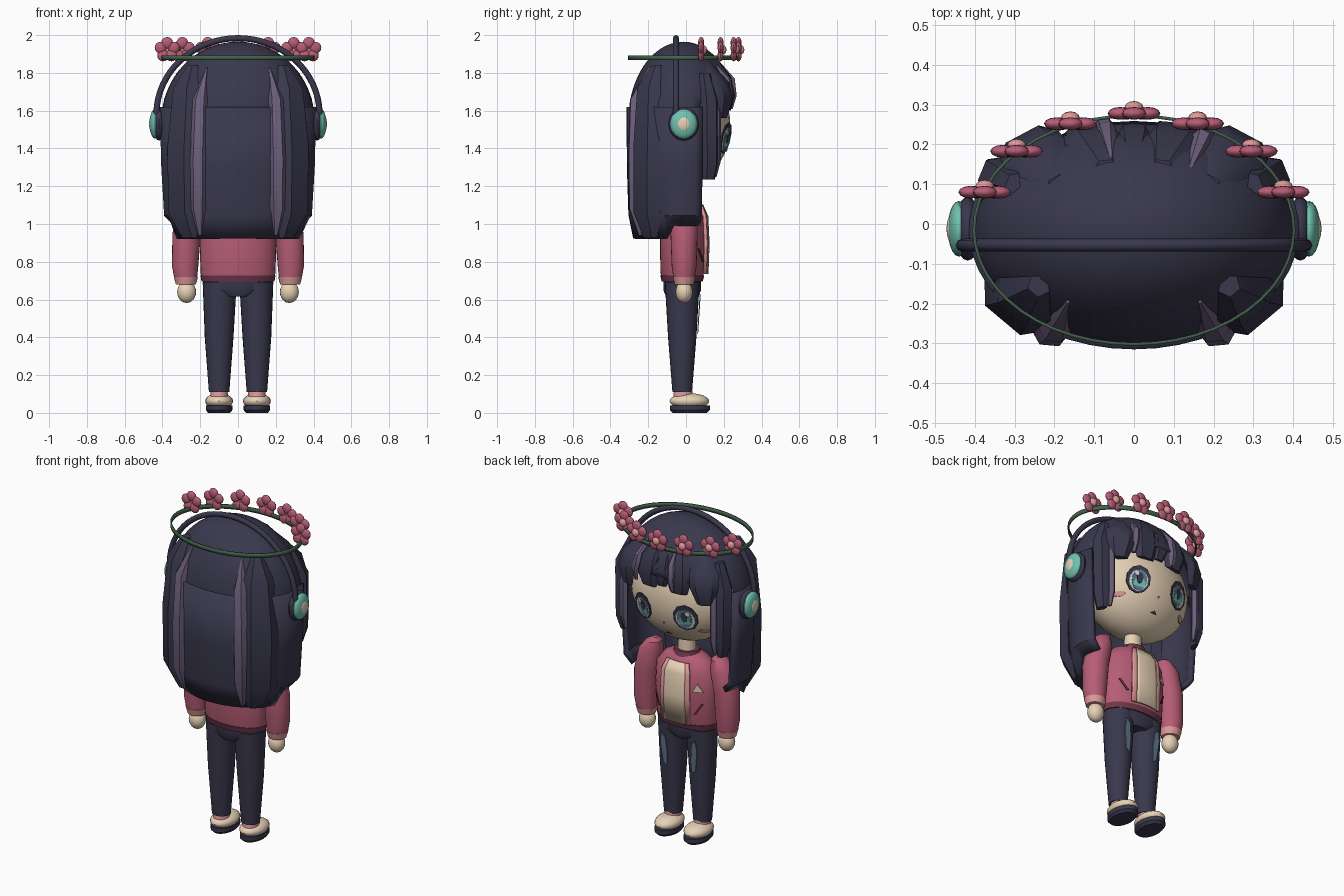
import bpy, bmesh
from math import sin, cos, pi, radians, sqrt
from mathutils import Vector

if "Cube" in bpy.data.objects:
    bpy.data.objects.remove(bpy.data.objects["Cube"])


def material(name, *rgb):
    m = bpy.data.materials.new(name)
    m.use_nodes = True
    m.diffuse_color = (*rgb, 1)
    m.node_tree.nodes["Principled BSDF"].inputs["Base Color"].default_value = (*rgb, 1)
    return m


NAVY = material("navy", .042, .040, .075)
LAVENDER = material("lavender", .15, .115, .20)
ROSE = material("rose", .47, .11, .18)
BLUSH = material("light_pink", .74, .32, .32)
CREAM = material("cream", .82, .66, .48)
TEAL = material("teal", .16, .54, .43)
GREEN = material("leaf_green", .055, .12, .07)
DENIM = material("faded_denim", .12, .18, .25)
WINE = material("wine", .16, .04, .07)
PALE = material("pale_grey", .62, .66, .68)


def finish(name, bm, mat, thick=0):
    bmesh.ops.recalc_face_normals(bm, faces=bm.faces)
    me = bpy.data.meshes.new(name)
    bm.to_mesh(me)
    bm.free()
    me.materials.append(mat)
    ob = bpy.data.objects.new(name, me)
    bpy.context.collection.objects.link(ob)
    if thick:
        mod = ob.modifiers.new("thickness", 'SOLIDIFY')
        mod.thickness, mod.offset = thick, 0
    return ob


def bridge(bm, rings, closed):
    for lo, hi in zip(rings, rings[1:]):
        n = len(lo)
        for i in range(n if closed else n - 1):
            j = (i + 1) % n
            bm.faces.new((lo[i], lo[j], hi[j], hi[i]))


def loft(name, rings, mat, arc=None, n=24, thick=0, cap=True):
    """Stack of ellipses (cx, cy, z, rx, ry), full or limited to an arc in degrees."""
    bm = bmesh.new()
    a0, a1 = arc or (0, 360)
    count = n + 1 if arc else n
    rows = []
    for cx, cy, z, rx, ry in rings:
        angles = [radians(a0 + (a1 - a0) * i / n) for i in range(count)]
        rows.append([bm.verts.new((cx + rx * cos(a), cy + ry * sin(a), z)) for a in angles])
    bridge(bm, rows, not arc)
    if not arc and cap:
        bm.faces.new(rows[0])
        bm.faces.new(rows[-1])
    return finish(name, bm, mat, thick)


def ball(name, center, radii, mat, n=20):
    bm = bmesh.new()
    bmesh.ops.create_uvsphere(bm, u_segments=n, v_segments=n // 2 + 2, radius=1)
    bmesh.ops.scale(bm, vec=radii, verts=bm.verts)
    bmesh.ops.translate(bm, vec=center, verts=bm.verts)
    return finish(name, bm, mat)


def lock(name, path, out, mat, side=1):
    """Faceted strand through (x, y, z, half width, bulge), facing angle out."""
    bm = bmesh.new()
    o = Vector((cos(radians(out)) * side, sin(radians(out)), 0))
    t = Vector((-o.y, o.x, 0))
    rows = []
    for x, y, z, w, d in path:
        section = ((-w, 0), (-.55 * w, d), (.55 * w, d), (w, 0), (0, -.8 * d))
        rows.append([bm.verts.new(Vector((x * side, y, z)) + t * u + o * v) for u, v in section])
    bridge(bm, rows, True)
    bm.faces.new(rows[0])
    bm.faces.new(rows[-1])
    return finish(name, bm, mat)


def oval(cx, cz, rx, rz, n=10):
    return [(cx + rx * cos(2 * pi * (i + .5) / n), cz + rz * sin(2 * pi * (i + .5) / n)) for i in range(n)]


def plate(name, outline, surf, mat, off=.002, thick=.005):
    """Thin plate lying on the tangent plane of the surface y = surf(x, z)."""
    cx = sum(p[0] for p in outline) / len(outline)
    cz = sum(p[1] for p in outline) / len(outline)
    e = .01
    gx = (surf(cx + e, cz) - surf(cx - e, cz)) / (2 * e)
    gz = (surf(cx, cz + e) - surf(cx, cz - e)) / (2 * e)
    bm = bmesh.new()
    base = [bm.verts.new((x, surf(cx, cz) + gx * (x - cx) + gz * (z - cz) + off, z)) for x, z in outline]
    face = bm.faces.new(base)
    new = bmesh.ops.extrude_face_region(bm, geom=[face])["geom"]
    bmesh.ops.translate(bm, vec=(0, thick, 0), verts=[v for v in new if isinstance(v, bmesh.types.BMVert)])
    return finish(name, bm, mat)


def face_y(x, z):
    return .235 * sqrt(max(.05, 1 - (x / .34) ** 2 - ((z - 1.52) / .30) ** 2))


def jacket_y(x, z):
    return -.015 + .122 * sqrt(max(.05, 1 - (x / .2) ** 2))


def leg_y(x, z):
    r = .055 + .037 * (z - .11) / .57
    return -.02 + r * sqrt(max(.05, 1 - ((abs(x) - .1) / r) ** 2))


# Head, neck and facial features
ball("head", (0, 0, 1.52), (.34, .235, .30), CREAM, 32)
loft("neck", [(0, -.01, 1.08, .055, .05), (0, -.01, 1.26, .05, .045)], CREAM, n=16)
for s in (1, -1):
    x = .145 * s
    for part, dx, cz, rx, rz, mat, off in (
            ("eye_frame", 0, 1.455, .07, .083, NAVY, .002),
            ("eye_white", 0, 1.447, .055, .063, PALE, .004),
            ("iris", -.004, 1.45, .043, .062, DENIM, .006),
            ("iris_glow", -.004, 1.427, .036, .036, TEAL, .008),
            ("pupil", -.004, 1.46, .018, .033, NAVY, .010),
            ("eye_glint", .018, 1.485, .012, .014, PALE, .012)):
        plate(part, oval(x + dx * s, cz, rx, rz), face_y, mat, off)
    plate("cheek", oval(.225 * s, 1.365, .03, .013), face_y, BLUSH)
plate("nose", oval(0, 1.39, .006, .006, 6), face_y, BLUSH)
plate("mouth", [(-.02, 1.305), (.02, 1.305), (0, 1.32)], face_y, WINE)

# Hair cap, opened in front of the face
bm = bmesh.new()
bmesh.ops.create_uvsphere(bm, u_segments=40, v_segments=28, radius=1)
bmesh.ops.scale(bm, vec=(.40, .285, .41), verts=bm.verts)
bmesh.ops.translate(bm, vec=(0, -.015, 1.55), verts=bm.verts)
opening = [f for f in bm.faces if f.calc_center_median().z < (1.70 if f.calc_center_median().y > .09 else 1.5)]
bmesh.ops.delete(bm, geom=opening, context='FACES')
finish("hair_cap", bm, NAVY, .01)

# Long hair wrapping the back and sides, shorter towards the front
back = loft("back_hair", [(0, -.015, .925, .33, .25), (0, -.015, 1.05, .378, .275),
            (0, -.015, 1.3, .392, .283), (0, -.015, 1.62, .40, .285)], NAVY, (160, 380), 28, .03)
for v in back.data.vertices:
    if v.co.z < 1 and v.co.y > -.07:
        v.co.z = 1.0

# Strands, mirrored
for s in (1, -1):
    lock("outer_back_lock", [(.235, -.15, 1.84, .03, .03), (.275, -.19, 1.72, .085, .05),
         (.295, -.20, 1.4, .105, .055), (.29, -.20, 1.06, .10, .055), (.25, -.18, .925, .06, .03)], -50, NAVY, s)
    lock("back_highlight", [(.165, -.19, 1.83, .005, .01), (.20, -.265, 1.66, .04, .03),
         (.21, -.275, 1.35, .045, .03), (.21, -.27, 1.08, .042, .03), (.20, -.235, .94, .012, .015)], -85, LAVENDER, s)
    lock("side_lock", [(.30, .10, 1.80, .03, .02), (.345, .12, 1.66, .05, .04),
         (.345, .125, 1.32, .048, .035), (.335, .12, 1.235, .035, .02)], 22, NAVY, s)
    lock("side_highlight", [(.30, .14, 1.72, .012, .015), (.305, .16, 1.6, .025, .022),
         (.305, .16, 1.34, .025, .022), (.305, .15, 1.25, .012, .01)], 65, LAVENDER, s)
    lock("outer_fringe", [(.19, .10, 1.86, .03, .02), (.25, .175, 1.75, .085, .035),
         (.265, .195, 1.66, .085, .035), (.265, .185, 1.56, .05, .02)], 62, NAVY, s)
    lock("inner_fringe", [(.07, .14, 1.88, .03, .02), (.095, .205, 1.78, .075, .03),
         (.105, .225, 1.68, .08, .03), (.10, .215, 1.60, .055, .02)], 85, NAVY, s)
lock("middle_fringe", [(0, .14, 1.88, .02, .02), (0, .215, 1.77, .05, .025),
     (0, .23, 1.68, .05, .025), (.01, .22, 1.62, .03, .015)], 90, NAVY)
for name, x in (("right_fringe_highlight", -.07), ("left_fringe_highlight", .17)):
    k = abs(x)
    lock(name, [(x * .8, .18 - k * .3, 1.87, .006, .01), (x, .25 - k * .2, 1.77, .024, .02),
         (x * 1.08, .26 - k * .2, 1.68, .026, .02), (x * 1.1, .25 - k * .2, 1.61, .014, .01)], 90 - x * 150, LAVENDER)

# Headphones
curve = bpy.data.curves.new("headband", 'CURVE')
curve.dimensions = '3D'
curve.bevel_depth, curve.bevel_resolution = .016, 2
spline = curve.splines.new('POLY')
spline.points.add(32)
for i, p in enumerate(spline.points):
    a = pi * i / 32
    p.co = (.432 * cos(a), -.053, 1.58 + .404 * sin(a), 1)
curve.materials.append(NAVY)
bpy.context.collection.objects.link(bpy.data.objects.new("headband", curve))
for s in (1, -1):
    ball("ear_cushion", (.418 * s, -.012, 1.53), (.034, .08, .088), NAVY)
    ball("ear_cup", (.44 * s, -.012, 1.53), (.028, .07, .078), TEAL)
    ball("ear_cap", (.458 * s, -.012, 1.53), (.013, .036, .04), CREAM)

# Flower crown
loft("crown_band", [(0, -.015, 1.867, .402, .287), (0, -.015, 1.893, .402, .287)], GREEN, n=48, thick=.008, cap=False)
for x, y in ((-.375, .08), (-.295, .183), (-.16, .252), (0, .278), (.16, .252), (.295, .183), (.375, .08)):
    for i in range(5):
        a = 2 * pi * i / 5 + pi / 2
        ball("petal", (x + .037 * cos(a), y, 1.922 + .037 * sin(a)), (.031, .016, .031), ROSE, 12)
    ball("flower_heart", (x, y + .014, 1.922), (.024, .017, .024), BLUSH, 12)

# Jacket and shirt
loft("jacket", [(0, -.02, .70, .19, .105), (0, -.02, .74, .198, .115), (0, -.015, .9, .203, .123),
     (0, -.015, 1.04, .195, .118), (0, -.015, 1.11, .14, .09), (0, -.01, 1.14, .07, .06)], ROSE, n=32)
loft("jacket_hem", [(0, -.02, .695, .193, .108), (0, -.02, .728, .199, .117)], WINE, n=32)
loft("collar", [(0, -.01, 1.11, .09, .08), (0, -.01, 1.15, .072, .066)], WINE, n=20)
front = [(0, -.015, .735, .207, .128), (0, -.012, .9, .21, .131), (0, -.012, 1.04, .2, .124), (0, -.012, 1.10, .155, .098)]
loft("shirt", front, CREAM, (70, 110), 8, .012)
for a in (62, 110):
    loft("jacket_edge", front, BLUSH, (a, a + 8), 3, .016)
for s in (1, -1):
    plate("pocket", [(.115 * s, .80), (.125 * s, .80), (.165 * s, .87), (.155 * s, .87)], jacket_y, WINE, .004)
plate("chest_patch", [(-.165, .94), (-.11, .94), (-.135, .99)], jacket_y, CREAM, .004)

# Arms, legs and shoes
for s in (1, -1):
    loft("sleeve", [(.277 * s, -.01, .71, .06, .056), (.28 * s, -.01, .78, .07, .066), (.272 * s, -.01, .95, .075, .072),
         (.245 * s, -.01, 1.08, .072, .072), (.225 * s, -.01, 1.14, .045, .05), (.215 * s, -.01, 1.16, .015, .02)], ROSE)
    loft("cuff", [(.276 * s, -.01, .68, .053, .05), (.276 * s, -.01, .72, .064, .06)], BLUSH)
    ball("hand", (.272 * s, -.01, .64), (.05, .045, .058), CREAM)
    loft("trouser_leg", [(.1 * s, -.02, .11, .054, .052), (.1 * s, -.02, .4, .076, .075),
         (.097 * s, -.02, .69, .09, .092)], NAVY)
    plate("worn_patch", [(.085 * s, .42), (.11 * s, .44), (.125 * s, .56), (.115 * s, .63), (.09 * s, .6), (.08 * s, .5)],
          leg_y, DENIM, .004)
    loft("sock", [(.1 * s, -.015, .07, .048, .055), (.1 * s, -.015, .12, .045, .048)], BLUSH, n=16)
    ball("shoe", (.1 * s, .018, .062), (.074, .105, .042), CREAM)
    loft("sole", [(.1 * s, .02, 0, .058, .09), (.1 * s, .02, .015, .07, .106), (.1 * s, .02, .04, .07, .106)], NAVY)
loft("hips", [(0, -.02, .615, .08, .085), (0, -.02, .65, .184, .1), (0, -.02, .715, .187, .1)], NAVY, n=32)

# Smooth shading that keeps sharp edges
meshes = [o for o in bpy.context.scene.objects if o.type == 'MESH']
for o in meshes:
    o.select_set(True)
bpy.context.view_layer.objects.active = meshes[0]
bpy.ops.object.shade_smooth_by_angle(angle=radians(35))
